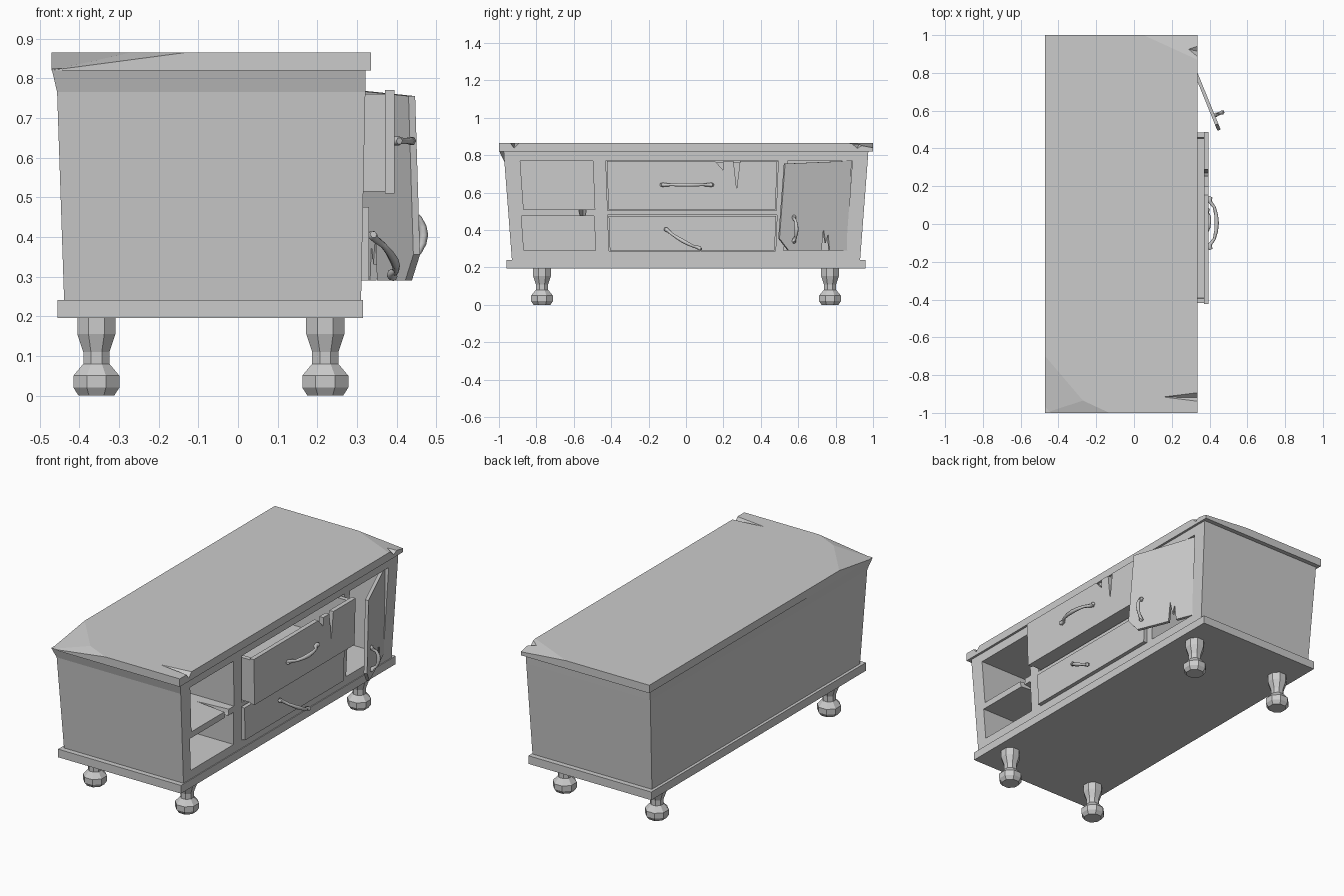
import bpy, bmesh, math
from mathutils import Vector

if "Cube" in bpy.data.objects:
    bpy.data.objects.remove(bpy.data.objects["Cube"])

def taper(y, z):
    return y * (1 - 0.046 * (0.82 - z) / 0.58)

def finish(name, bm):
    bmesh.ops.recalc_face_normals(bm, faces=bm.faces[:])
    me = bpy.data.meshes.new(name)
    bm.to_mesh(me)
    bm.free()
    ob = bpy.data.objects.new(name, me)
    bpy.context.collection.objects.link(ob)
    return ob

def add_hull(bm, pts):
    vs = [bm.verts.new(p) for p in pts]
    r = bmesh.ops.convex_hull(bm, input=vs)
    bmesh.ops.dissolve_limit(bm, angle_limit=0.002, verts=[v for v in vs if v.is_valid],
                             edges=bm.edges[:])

def box_pts(x0, x1, y0, y1, z0, z1, tap=True):
    return [(x, taper(y, z) if tap else y, z) for x in (x0, x1) for y in (y0, y1) for z in (z0, z1)]

def hulls(name, groups):
    bm = bmesh.new()
    for pts in groups:
        part = bmesh.new()
        add_hull(part, pts)
        tmp = bpy.data.meshes.new("tmp")
        part.to_mesh(tmp)
        part.free()
        bm.from_mesh(tmp)
        bpy.data.meshes.remove(tmp)
    return finish(name, bm)

def cut(ob, groups):
    cutter = hulls(ob.name + "_cutter", groups)
    cutter.hide_render = True
    m = ob.modifiers.new("cut", 'BOOLEAN')
    m.operation, m.solver, m.object = 'DIFFERENCE', 'EXACT', cutter
    bpy.context.view_layer.objects.active = ob
    bpy.ops.object.modifier_apply(modifier=m.name)
    bpy.data.objects.remove(cutter)

def plate(name, outline, place, thick):
    """Extrude a (y, z) outline; place maps (y, z, depth) to a 3D point."""
    bm = bmesh.new()
    a = [bm.verts.new(place(y, z, 0)) for y, z in outline]
    b = [bm.verts.new(place(y, z, -thick)) for y, z in outline]
    bm.faces.new(a)
    bm.faces.new(b[::-1])
    for i in range(len(a)):
        j = (i + 1) % len(a)
        bm.faces.new((a[i], a[j], b[j], b[i]))
    return finish(name, bm)

def handle(name, start, end, out):
    start, end, out = Vector(start), Vector(end), Vector(out)
    half = [(0, .012, .9), (.04, .006, 1.3), (.1, .008, 1), (.2, .03, .8), (.35, .040, 1), (.5, .043, 1.15)]
    prof = half + [(1 - t, o, r) for t, o, r in half[-2::-1]]
    cu = bpy.data.curves.new(name, 'CURVE')
    cu.dimensions = '3D'
    cu.bevel_depth, cu.bevel_resolution, cu.use_fill_caps = 0.010, 1, True
    sp = cu.splines.new('POLY')
    sp.points.add(len(prof) - 1)
    for p, (t, o, r) in zip(sp.points, prof):
        p.co = (*(start.lerp(end, t) + out * o), 1)
        p.radius = r
    ob = bpy.data.objects.new(name, cu)
    bpy.context.collection.objects.link(ob)
    bpy.ops.object.select_all(action='DESELECT')
    ob.select_set(True)
    bpy.context.view_layer.objects.active = ob
    bpy.ops.object.convert(target='MESH')

# Tapered carcass with one flared, warped top corner
bm = bmesh.new()
rings = []
for x0, x1, y, z in ((-.438, .31, .93, .23), (-.456, .321, .971, .765), (-.457, .322, .975, .825)):
    rings.append([bm.verts.new(p) for p in ((x0, -y, z), (x1, -y, z), (x1, y, z), (x0, y, z))])
rings[2][0].co = (-.47, -1, .825)
bm.faces.new(rings[0][::-1])
bm.faces.new(rings[2])
for lo, hi in zip(rings, rings[1:]):
    for i in range(4):
        j = (i + 1) % 4
        bm.faces.new((lo[i], lo[j], hi[j], hi[i]))
carcass = finish("carcass", bm)
BACK = -.40
cut(carcass, [box_pts(BACK, .5, -.89, -.50, .51, .77),
              box_pts(BACK, .5, -.905, -.505, .29, .475),
              box_pts(BACK, .5, -.43, .495, .505, .772),
              box_pts(BACK, .5, -.43, .50, .287, .48),
              box_pts(BACK, .5, .545, .893, .29, .77)])
# Broken notch in the left shelf
cut(carcass, [[(.4, -.585, .515), (.4, -.525, .515), (.4, -.54, .46), (.4, -.57, .46),
               (.12, -.55, .515), (.2, -.55, .46)]])

# Top slab with two broken corners
top = hulls("top_slab", [[(-.47, -1, .82), (.335, -1, .82), (.335, 1, .82), (-.47, 1, .82),
                          (-.47, -.70, .865), (-.27, -.935, .865), (-.13, -1, .865), (.335, -1, .865),
                          (.335, .87, .865), (.05, 1, .865), (-.47, 1, .865), (.335, 1, .84)]])
# Split cracks in the front edge of the slab
cut(top, [[(.12, -.915, .87), (.36, -.885, .87), (.36, -.945, .87), (.36, -.92, .835)],
          [(.265, .93, .87), (.36, .99, .87), (.36, .86, .87), (.36, .91, .825)]])

# Base board
hulls("base_board", [box_pts(-.455, .315, -.96, .96, .195, .241, False)])

# Turned legs
profile = [(.045, 0), (.058, .02), (.058, .05), (.033, .08), (.033, .11), (.048, .155), (.048, .2)]
N = 8
for sx, x in (("back", -.357), ("front", .22)):
    for sy, y in (("left", -.77), ("right", .77)):
        bm = bmesh.new()
        rows = []
        for r, z in profile:
            r /= math.cos(math.pi / N)
            rows.append([bm.verts.new((x + r * math.cos((i + .5) * math.tau / N),
                                       y + r * math.sin((i + .5) * math.tau / N), z)) for i in range(N)])
        bm.faces.new(rows[0])
        bm.faces.new(rows[-1])
        for a, b in zip(rows, rows[1:]):
            for i in range(N):
                j = (i + 1) % N
                bm.faces.new((a[i], a[j], b[j], b[i]))
        finish(f"{sx}_{sy}_leg", bm)

# Drawers: cracked front panel and an open box behind it
def drawer(name, x, y0, y1, z0, z1, notches):
    outline = [(y0, z0), (y1, z0), (y1, z1)] + notches + [(y0, z1)]
    plate(name + "_front", outline, lambda y, z, d: (x + d, taper(y, z), z), .025)
    a, b, t, h = x - .024, x - .68, .03, z1 - .01
    hulls(name + "_box", [box_pts(b, a, y0 + .004, y0 + t, z0 + .004, h),
                          box_pts(b, a, y1 - t, y1 - .004, z0 + .004, h),
                          box_pts(b, a, y0 + t, y1 - t, z0 + .004, z0 + .025),
                          box_pts(b, b + .025, y0 + t, y1 - t, z0 + .025, h)])

drawer("upper_drawer", .395, -.425, .49, .51, .77,
       [(.29, .77), (.275, .62), (.255, .77), (.20, .77), (.20, .72), (.155, .77)])
drawer("lower_drawer", .33, -.425, .495, .29, .475, [])

# Door swung open, with a clipped corner and splintered bottom edge
along = Vector((.377, -.926, 0))
normal = Vector((.926, .377, 0))
hinge = Vector((.302, .885, 0))
def on_door(y, z, d):
    return hinge + along * ((.885 - y) / .926) + normal * d + Vector((0, 0, z))
plate("door", [(.885, .77), (.53, .755), (.50, .355), (.55, .29), (.725, .29), (.735, .405),
               (.748, .33), (.76, .38), (.768, .29), (.868, .29)], on_door, .018)

# Handles
handle("upper_drawer_handle", (.395, -.135, .642), (.395, .145, .642), (1, 0, 0))
handle("lower_drawer_handle", (.332, -.115, .41), (.385, .08, .30), (.8, 0, -.3))
handle("door_handle", on_door(.575, .475, 0), on_door(.575, .335, 0), normal)
